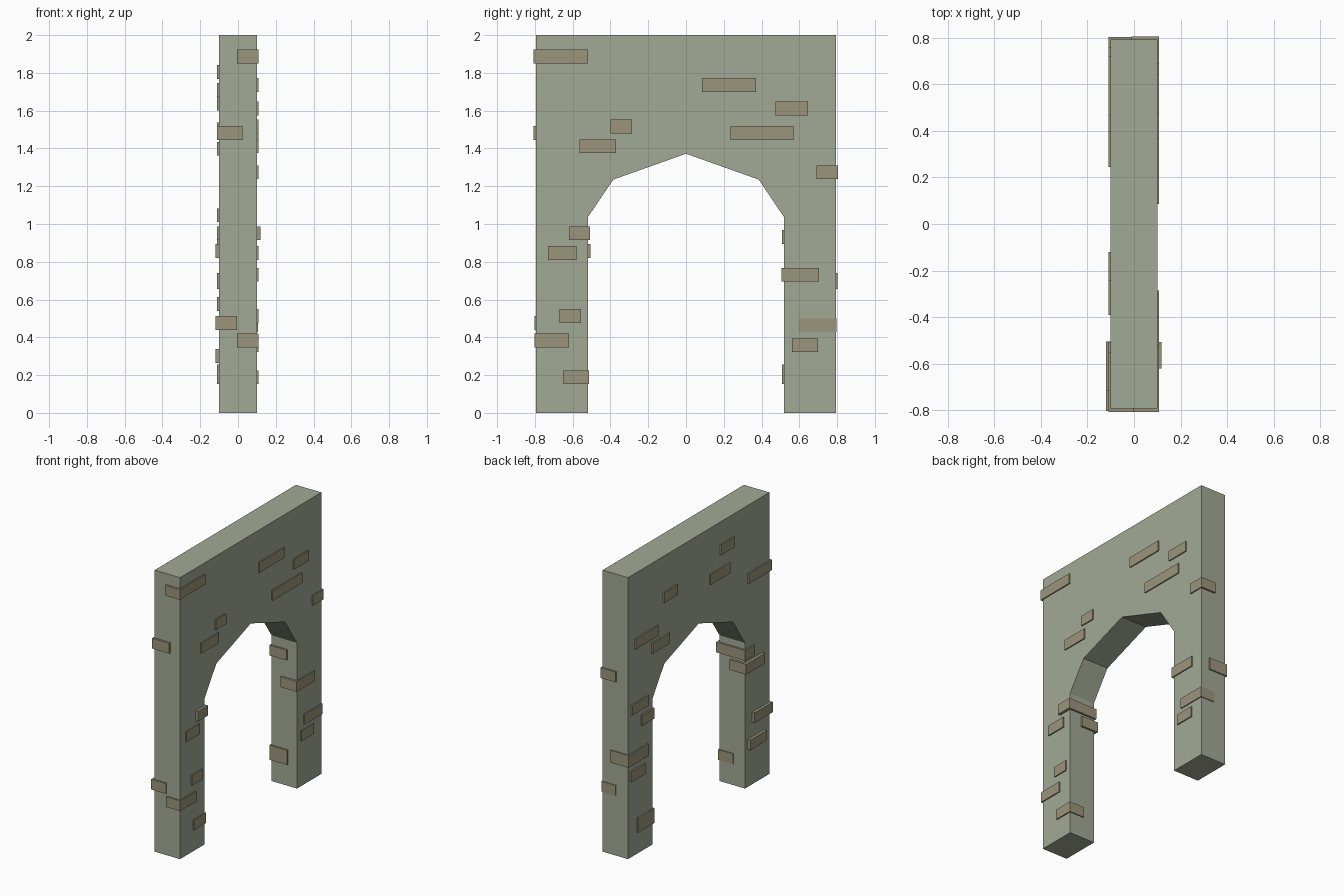
import bpy, bmesh

T = 0.1        # half thickness of the wall
BURY = 0.03    # how far surface bricks sink into the wall


def material(name, rgb):
    m = bpy.data.materials.new(name)
    m.diffuse_color = (*rgb, 1)
    return m


STONE = material("plaster", (0.36, 0.40, 0.30))
BRICK = material("brick", (0.33, 0.30, 0.20))


def finish(bm, name, mat):
    bmesh.ops.recalc_face_normals(bm, faces=bm.faces)
    me = bpy.data.meshes.new(name)
    bm.to_mesh(me)
    bm.free()
    me.materials.append(mat)
    ob = bpy.data.objects.new(name, me)
    bpy.context.collection.objects.link(ob)
    return ob


def brick(name, x0, x1, y0, y1, z0, h=0.073):
    bm = bmesh.new()
    bmesh.ops.create_cube(bm, size=1)
    for v in bm.verts:
        v.co.x = (x0 + x1) / 2 + v.co.x * (x1 - x0)
        v.co.y = (y0 + y1) / 2 + v.co.y * (y1 - y0)
        v.co.z = z0 + (v.co.z + 0.5) * h
    return finish(bm, name, BRICK)


# Wall with faceted arch: y-z outline extruded along x
half = [(0.79, 0), (0.52, 0), (0.52, 1.035), (0.385, 1.235)]
outline = [(0.793, 2), *half, (0, 1.372)]
outline += [(-y, z) for y, z in reversed(half)] + [(-0.793, 2)]
outline = [(0.793 * (1 if y > 0 else -1) if abs(y) > 0.7 else y, z) for y, z in outline]
bm = bmesh.new()
face = bm.faces.new([bm.verts.new((-T, y, z)) for y, z in outline])
side = bmesh.ops.extrude_face_region(bm, geom=[face])
bmesh.ops.translate(bm, vec=(2 * T, 0, 0),
                    verts=[g for g in side["geom"] if isinstance(g, bmesh.types.BMVert)])
finish(bm, "arch_wall", STONE)

# Bricks showing only on the right face: y0, y1, z0
right_bricks = [
    (0.085, 0.37, 1.70), (0.475, 0.645, 1.575), (0.235, 0.57, 1.445),
    (-0.40, -0.285, 1.48), (-0.565, -0.37, 1.375), (-0.73, -0.58, 0.81),
    (-0.67, -0.555, 0.477), (0.56, 0.70, 0.322),
]
for y0, y1, z in right_bricks:
    brick("right_brick", T - BURY, T + 0.008, y0, y1, z)

# Bricks showing only on the left face: outer x, y0, y1, z0
left_bricks = [
    (-0.11, -0.39, -0.24, 1.768), (-0.11, -0.34, -0.12, 1.602),
    (-0.11, 0.245, 0.40, 1.673), (-0.11, 0.465, 0.72, 1.465),
    (-0.11, 0.335, 0.53, 1.362), (-0.11, 0.57, 0.76, 1.01),
    (-0.11, 0.61, 0.77, 0.54), (-0.12, -0.735, -0.55, 0.265),
]
for x, y0, y1, z in left_bricks:
    brick("left_brick", x, -T + BURY, y0, y1, z)

# Bricks wrapping outer and inner corners: x0, x1, y0, y1, z0, height
outer_corner = [
    (-0.005, 0.108, -0.808, -0.52, 1.85, 0.073),
    (-0.11, 0.025, -0.808, -0.55, 1.446, 0.073),
    (-0.12, -0.005, -0.803, -0.60, 0.44, 0.073),
    (-0.005, 0.108, -0.803, -0.62, 0.347, 0.073),
    (-0.01, 0.108, 0.69, 0.806, 1.237, 0.073),
    (-0.11, 0.035, 0.575, 0.802, 0.655, 0.086),
    (-0.005, 0.107, 0.595, 0.798, 0.427, 0.073),
]
inner_corner = [
    (-0.11, 0.118, -0.62, -0.507, 0.915, 0.073),
    (-0.12, 0.01, -0.715, -0.505, 0.82, 0.073),
    (-0.01, 0.108, -0.65, -0.513, 0.152, 0.073),
    (-0.11, 0.025, 0.508, 0.65, 0.895, 0.073),
    (-0.02, 0.108, 0.505, 0.705, 0.695, 0.073),
    (-0.11, 0.03, 0.509, 0.695, 0.153, 0.104),
]
for b in outer_corner:
    brick("outer_corner_brick", *b)
for b in inner_corner:
    brick("inner_corner_brick", *b)
